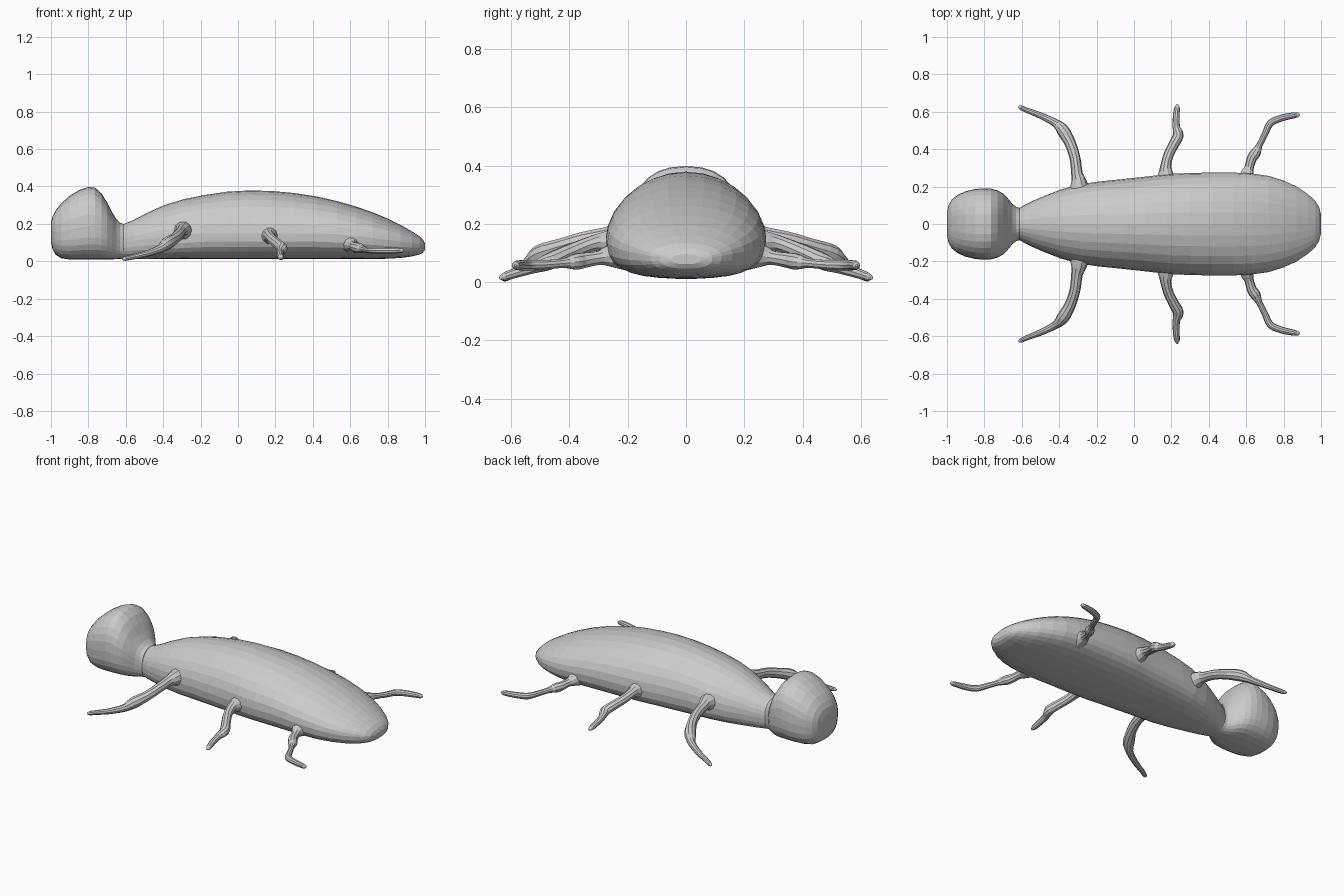
import bpy, bmesh, math
from mathutils import Vector

grey = bpy.data.materials.new("light grey")
grey.diffuse_color = (0.6, 0.6, 0.6, 1)


def skin(name, rings):
    """Join closed rings of points into one capped, flat-shaded surface."""
    bm = bmesh.new()
    loops = [[bm.verts.new(p) for p in ring] for ring in rings]
    n = len(loops[0])
    for a, b in zip(loops, loops[1:]):
        for i in range(n):
            j = (i + 1) % n
            bm.faces.new((a[i], a[j], b[j], b[i]))
    bm.faces.new(loops[0])
    bm.faces.new(loops[-1])
    bmesh.ops.recalc_face_normals(bm, faces=bm.faces[:])
    mesh = bpy.data.meshes.new(name)
    bm.to_mesh(mesh)
    bm.free()
    mesh.materials.append(grey)
    obj = bpy.data.objects.new(name, mesh)
    bpy.context.collection.objects.link(obj)
    return obj


def power(v, n):
    return math.copysign(abs(v) ** (2 / n), v)


def hull(name, sections, upper, lower, sides=28):
    """Loft along x; section = x, half width, bottom, widest height, top."""
    rings = []
    for x, w, bottom, mid, top in sections:
        ring = []
        for i in range(sides):
            a = 2 * math.pi * i / sides
            c, s = math.cos(a), math.sin(a)
            n = upper if s >= 0 else lower
            h = top - mid if s >= 0 else mid - bottom
            ring.append((x, w * power(c, n), mid + h * power(s, n)))
        rings.append(ring)
    return skin(name, rings)


def refine(points, steps=3):
    """Catmull-Rom smoothing of (x, y, z, radius) points."""
    p = [Vector(q) for q in points]
    p = [2 * p[0] - p[1]] + p + [2 * p[-1] - p[-2]]
    out = []
    for a, b, c, d in zip(p, p[1:], p[2:], p[3:]):
        for k in range(steps):
            t = k / steps
            out.append(0.5 * (2 * b + (c - a) * t + (2 * a - 5 * b + 4 * c - d) * t * t
                              + (3 * b - a - 3 * c + d) * t ** 3))
    return out + [p[-2]]


def leg(name, points, side, sides=10):
    path = refine(points)
    pos = [Vector((q[0], q[1] * side, q[2])) for q in path]
    rings = []
    for i, q in enumerate(path):
        t = (pos[min(i + 1, len(pos) - 1)] - pos[max(i - 1, 0)]).normalized()
        u = t.cross(Vector((0, 0, 1))).normalized()
        v = u.cross(t)
        r = max(q[3], 0.003)
        rings.append([pos[i] + r * (math.cos(a) * u + math.sin(a) * v)
                      for a in (2 * math.pi * k / sides for k in range(sides))])
    return skin(name, rings)


# Long domed body with a flattened belly
hull("body", [
    (-0.64, .075, .02, .10, .19), (-0.61, .088, .014, .10, .20),
    (-0.56, .115, .012, .11, .22), (-0.48, .150, .012, .12, .262),
    (-0.39, .185, .012, .13, .302), (-0.29, .212, .012, .14, .332),
    (-0.18, .228, .012, .15, .354), (-0.06, .240, .012, .15, .372),
    (0.06, .253, .012, .15, .379), (0.18, .267, .012, .15, .376),
    (0.30, .273, .012, .15, .365), (0.42, .275, .012, .15, .347),
    (0.53, .275, .012, .145, .322), (0.63, .270, .012, .135, .293),
    (0.72, .257, .012, .125, .262), (0.80, .232, .014, .115, .228),
    (0.87, .200, .018, .105, .194), (0.93, .160, .026, .098, .160),
    (0.97, .122, .036, .090, .134), (0.99, .090, .047, .086, .114),
    (1.0, .050, .062, .080, .096)], 2.0, 2.7)

# Rounded head, tall at the back and drawn in to the neck
hull("head", [
    (-1.0, .060, .10, .16, .205), (-0.992, .100, .065, .16, .240),
    (-0.975, .130, .035, .16, .272), (-0.945, .155, .016, .16, .310),
    (-0.90, .175, .010, .17, .350), (-0.85, .187, .010, .18, .381),
    (-0.80, .191, .010, .19, .398), (-0.765, .189, .010, .19, .394),
    (-0.73, .180, .010, .18, .363), (-0.70, .163, .010, .17, .316),
    (-0.675, .138, .010, .15, .266), (-0.65, .108, .012, .12, .225),
    (-0.63, .092, .013, .11, .206), (-0.612, .086, .015, .10, .200)], 2.4, 2.8)

# Three pairs of bent, tapering legs: x, y, z, radius
LEGS = {
    "front_leg": [(-.29, .17, .16, .060), (-.295, .225, .165, .042), (-.305, .27, .16, .031),
                  (-.315, .35, .145, .029), (-.34, .43, .120, .030), (-.38, .50, .095, .034),
                  (-.42, .54, .065, .022), (-.50, .58, .038, .017), (-.57, .607, .022, .014),
                  (-.605, .623, .014, .012), (-.618, .628, .013, .004)],
    "middle_leg": [(.17, .20, .135, .065), (.17, .265, .138, .042), (.17, .31, .135, .029),
                   (.185, .37, .115, .027), (.215, .43, .09, .028), (.237, .475, .068, .029),
                   (.226, .52, .05, .020), (.226, .58, .033, .018), (.23, .62, .020, .015),
                   (.232, .64, .014, .005)],
    "rear_leg": [(.60, .20, .095, .060), (.605, .265, .09, .038), (.615, .30, .083, .025),
                 (.63, .35, .075, .027), (.65, .38, .070, .028), (.67, .42, .065, .017),
                 (.70, .48, .060, .017), (.73, .54, .058, .019), (.79, .567, .058, .018),
                 (.85, .58, .058, .016), (.877, .584, .057, .012), (.887, .585, .057, .004)],
}
for name, points in LEGS.items():
    for label, side in (("left", -1), ("right", 1)):
        leg(f"{label}_{name}", points, side)
